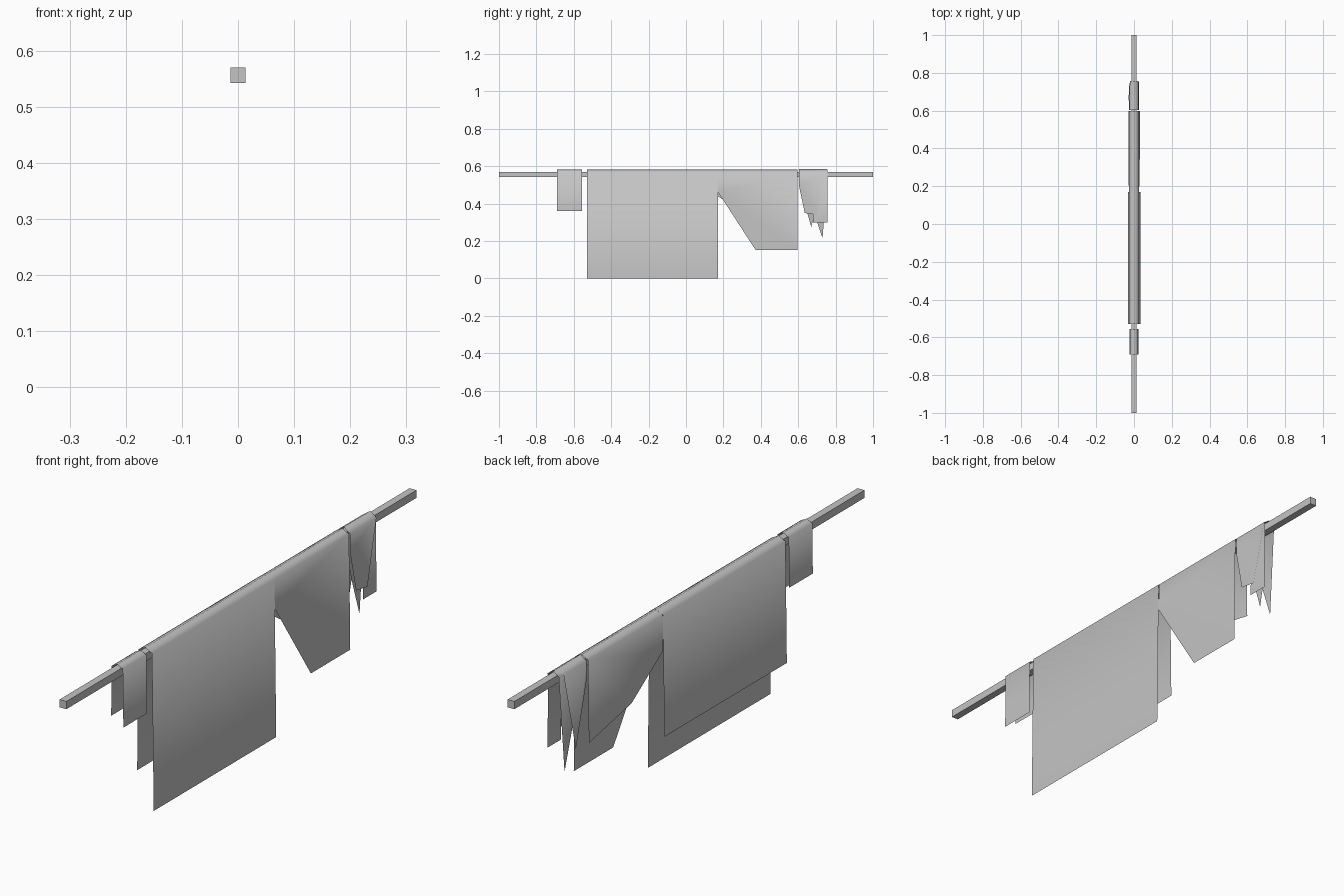
import bpy, bmesh

cube = bpy.data.objects.get("Cube")
if cube:
    bpy.data.objects.remove(cube, do_unlink=True)

grey = bpy.data.materials.new("plain_grey")
grey.use_nodes = True
COLOUR = (0.55, 0.55, 0.55, 1)
grey.diffuse_color = COLOUR
grey.node_tree.nodes["Principled BSDF"].inputs["Base Color"].default_value = COLOUR


def finish(bm, name, smooth):
    bmesh.ops.recalc_face_normals(bm, faces=bm.faces)
    mesh = bpy.data.meshes.new(name)
    for face in bm.faces:
        face.smooth = smooth
    bm.to_mesh(mesh)
    bm.free()
    mesh.materials.append(grey)
    bpy.context.collection.objects.link(bpy.data.objects.new(name, mesh))


def drape(name, y0, y1, half, left, right, ridge=0.582, splay=0.012):
    """Thin cloth folded over the rail; left and right are (y, z) outlines
    that run from the front eave, around the hem, to the back eave."""
    bm = bmesh.new()
    top = [bm.verts.new((0, y, ridge)) for y in (y0, y1)]
    for side, outline in ((1, left), (-1, right)):
        eave = outline[0][1]
        verts = [bm.verts.new((side * (half + splay * (eave - z)), y, z))
                 for y, z in outline]
        bm.faces.new(verts)
        bm.faces.new((top[0], verts[0], verts[-1], top[1]))
    finish(bm, name, True)


def panel(y0, y1, bottom, eave=0.568):
    return [(y0, eave), (y0, bottom), (y1, bottom), (y1, eave)]


# Square rail
bm = bmesh.new()
bmesh.ops.create_cube(bm, size=1)
for v in bm.verts:
    v.co.x *= 0.027
    v.co.y *= 2
    v.co.z = 0.556 + v.co.z * 0.028
finish(bm, "rail", False)

# Small and large rectangular cloths
drape("small_cloth", -0.69, -0.555, 0.022,
      panel(-0.69, -0.555, 0.36, 0.571), panel(-0.69, -0.555, 0.39, 0.571))
drape("large_cloth", -0.53, 0.17, 0.027,
      panel(-0.53, 0.17, 0), panel(-0.53, 0.17, 0.13))

# Cloth with a slanted cut
E = 0.568
drape("slanted_cloth", 0.17, 0.597, 0.026,
      [(0.17, E), (0.17, 0.463), (0.372, 0.152), (0.597, 0.152), (0.597, E)],
      [(0.17, E), (0.17, 0.44), (0.353, 0.32), (0.597, 0.27), (0.597, E)])

# Two layered ragged cloths
drape("ragged_outer_cloth", 0.603, 0.755, 0.025,
      [(0.603, E), (0.603, 0.5), (0.635, 0.35), (0.7, 0.34), (0.755, E)],
      [(0.603, E), (0.605, 0.5), (0.67, 0.275), (0.735, E)], ridge=0.585)
drape("ragged_inner_cloth", 0.66, 0.757, 0.021,
      panel(0.68, 0.757, 0.3),
      [(0.62, E), (0.685, 0.35), (0.73, 0.215), (0.757, E)])
